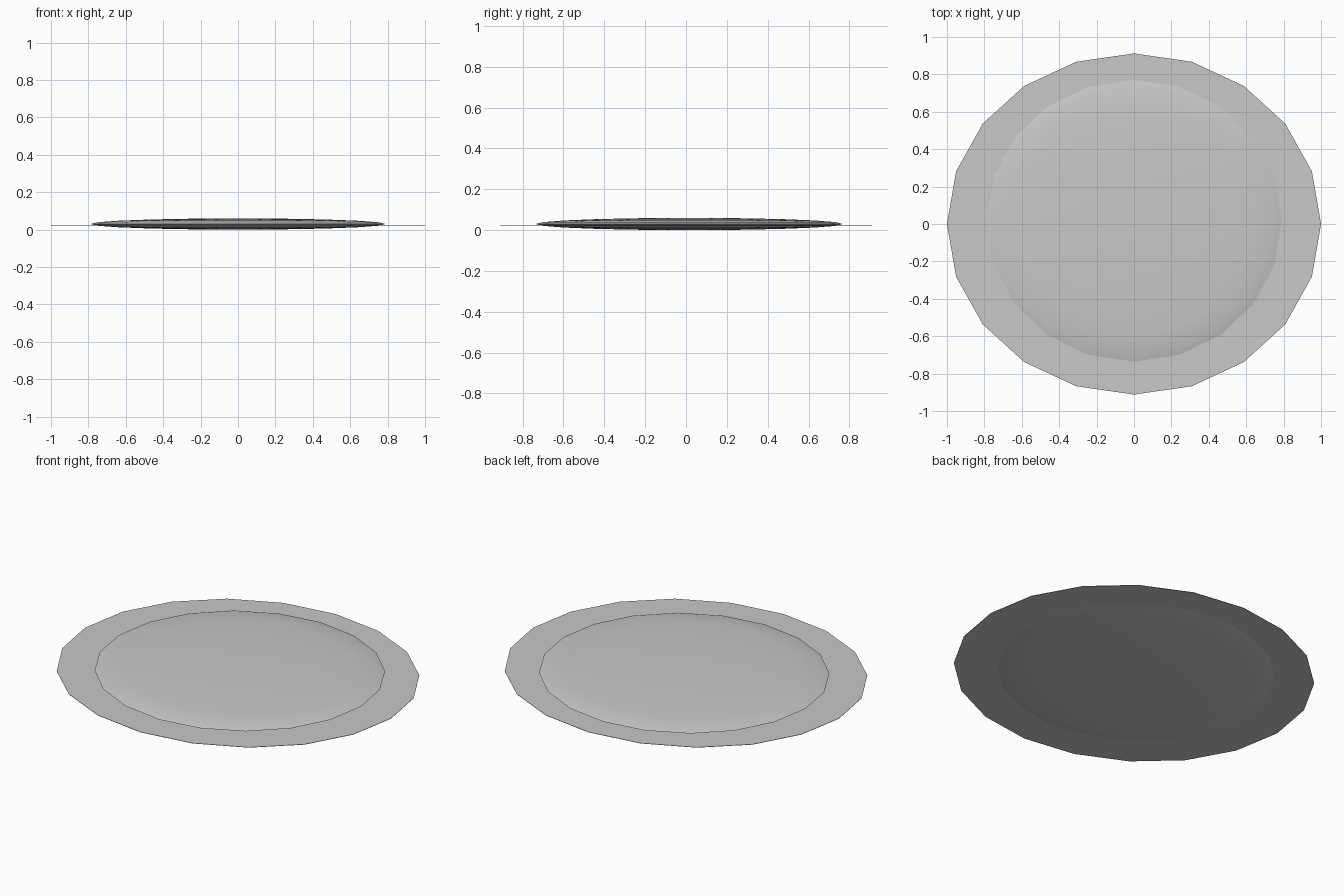
import bpy
import bmesh
from mathutils import Matrix, Vector

SIDES = 20

old = bpy.data.objects.get("Cube")
if old:
    bpy.data.objects.remove(old, do_unlink=True)


def make_material(name, colour):
    mat = bpy.data.materials.new(name)
    mat.use_nodes = True
    mat.diffuse_color = colour
    mat.node_tree.nodes["Principled BSDF"].inputs["Base Color"].default_value = colour
    return mat


def add_part(name, bm, scale, centre, mat):
    """Squash a unit shape to size, place it and link it as an object."""
    bm.transform(Matrix.Translation(Vector(centre)) @ Matrix.Diagonal((*scale, 1)))
    bmesh.ops.recalc_face_normals(bm, faces=bm.faces)
    mesh = bpy.data.meshes.new(name)
    bm.to_mesh(mesh)
    bm.free()
    mesh.materials.append(mat)
    obj = bpy.data.objects.new(name, mesh)
    bpy.context.collection.objects.link(obj)
    bpy.ops.object.select_all(action="DESELECT")
    obj.select_set(True)
    bpy.context.view_layer.objects.active = obj
    return obj


grey = make_material("light grey", (0.58, 0.58, 0.58, 1))

# Wide, very thin rim disc
bm = bmesh.new()
bmesh.ops.create_cone(bm, cap_ends=True, segments=SIDES,
                      radius1=1, radius2=1, depth=1)
add_part("rim_disc", bm, (1, 0.912, 0.002), (0, 0, 0.023), grey)

# Flattened, smooth dome through the disc, set slightly towards the back
bm = bmesh.new()
bmesh.ops.create_uvsphere(bm, u_segments=SIDES, v_segments=SIDES // 2, radius=1)
add_part("centre_dome", bm, (0.79, 0.753, 0.03), (0, 0.017, 0.03), grey)
bpy.ops.object.shade_smooth_by_angle()
